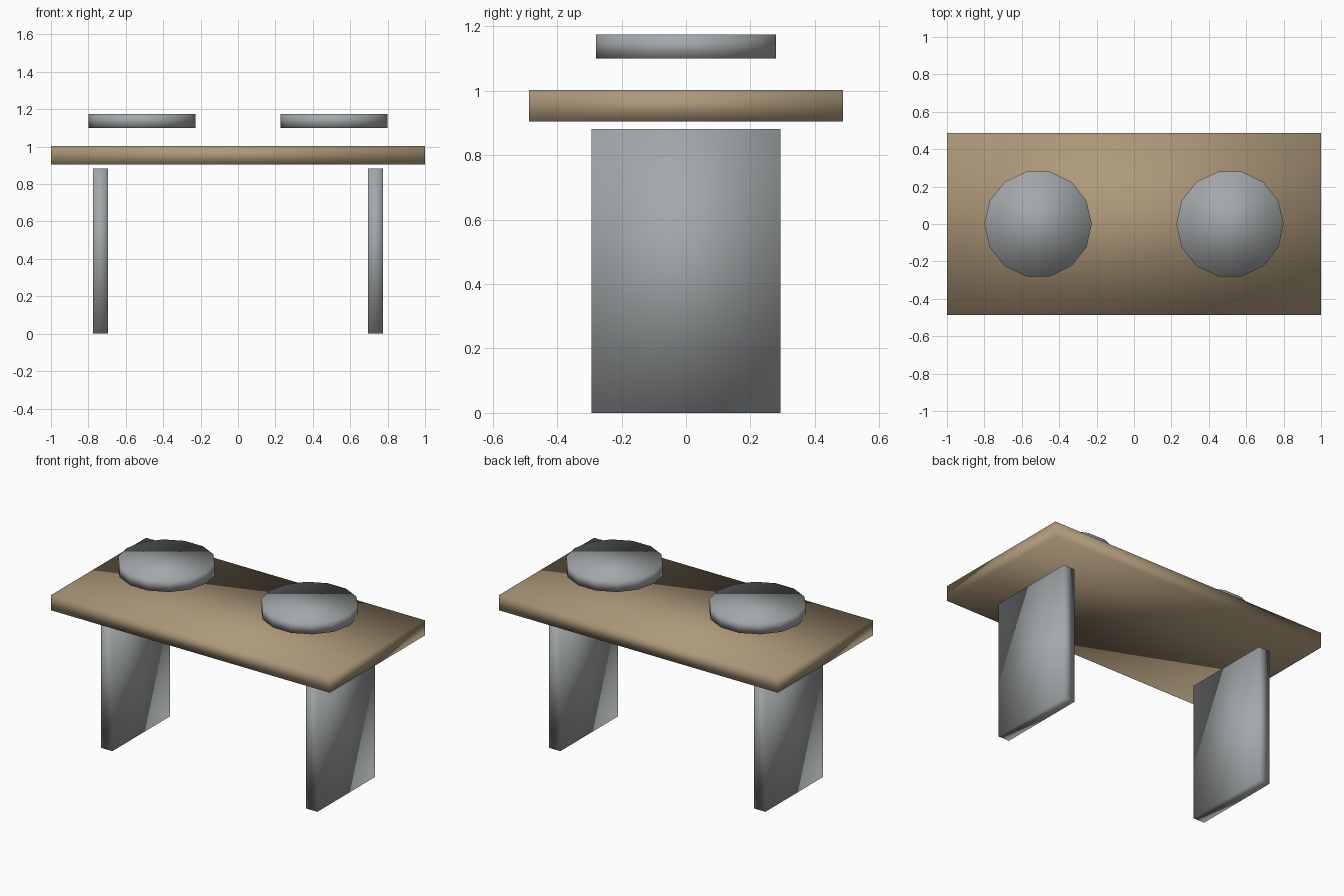
import bpy
import math

cube = bpy.data.objects.get("Cube")
if cube:
    bpy.data.objects.remove(cube, do_unlink=True)


def make_material(name, rgb):
    mat = bpy.data.materials.new(name)
    mat.use_nodes = True
    color = (*rgb, 1.0)
    mat.diffuse_color = color
    mat.node_tree.nodes["Principled BSDF"].inputs["Base Color"].default_value = color
    return mat


def finish(name, mat):
    # Soft shading runs across every edge of these parts
    obj = bpy.context.object
    obj.name = name
    obj.data.materials.append(mat)
    bpy.ops.object.transform_apply(location=False, rotation=True, scale=True)
    bpy.ops.object.shade_smooth()
    return obj


def add_box(name, center, size, mat):
    bpy.ops.mesh.primitive_cube_add(size=1, location=center)
    bpy.context.object.scale = size
    return finish(name, mat)


def add_disc(name, center, radius, height, mat):
    bpy.ops.mesh.primitive_cylinder_add(
        vertices=14, radius=radius, depth=height, location=center,
        rotation=(0, 0, math.pi / 2))
    return finish(name, mat)


wood = make_material("tan wood", (0.42, 0.32, 0.195))
metal = make_material("grey metal", (0.37, 0.39, 0.40))

# Slab top
add_box("table_top", (0, 0, 0.954), (2.0, 0.974, 0.098), wood)

# Panel legs and the round pads hovering above the top
for side, sign in (("left", 1), ("right", -1)):
    add_box(f"{side}_leg", (sign * 0.735, 0, 0.441), (0.08, 0.588, 0.882), metal)
    add_disc(f"{side}_pad", (sign * 0.513, 0, 1.138), 0.287, 0.074, metal)
